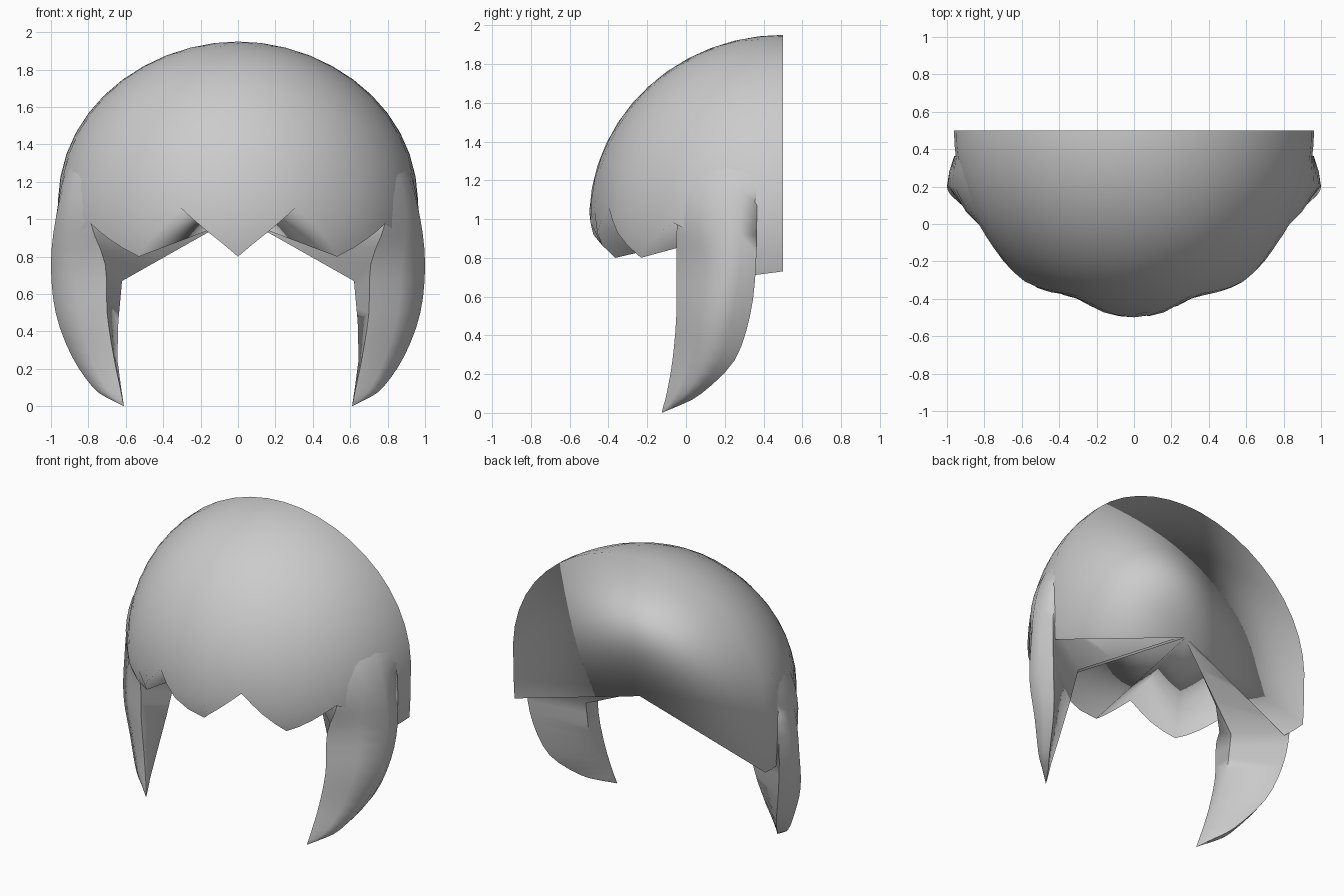
import bpy
import math
from mathutils import Vector

if "Cube" in bpy.data.objects:
    bpy.data.objects.remove(bpy.data.objects["Cube"])

grey = bpy.data.materials.new("hair grey")
grey.diffuse_color = (0.6, 0.6, 0.6, 1)
grey.use_nodes = True
grey.node_tree.nodes["Principled BSDF"].inputs["Base Color"].default_value = grey.diffuse_color

CENTRE = (0, 0.5, 1.0)


def make(name, verts, faces):
    mesh = bpy.data.meshes.new(name)
    mesh.from_pydata([Vector(v) for v in verts], [], faces)
    mesh.materials.append(grey)
    mesh.shade_smooth()
    obj = bpy.data.objects.new(name, mesh)
    bpy.context.collection.objects.link(obj)
    return obj


# lower hem of the cap: (angle from the side, height)
HEM = [(0, 0.73), (9, 0.71), (10, 0.8), (34.5, 0.98), (53, 0.8), (70.5, 1.06), (90, 0.8)]
SPLITS = [2, 1, 5, 4, 4, 4]
half = []
for (a0, z0), (a1, z1), n in zip(HEM, HEM[1:], SPLITS):
    half += [(a0 + (a1 - a0) * i / n, z0 + (z1 - z0) * i / n) for i in range(n)]
columns = half + [HEM[-1]] + [(180 - a, z) for a, z in reversed(half)]


def cap_point(angle, t, hem):
    """Point on the rounded cap, t = 0 at the crown and 1 at the hem."""
    phi = t * math.acos((hem - 1) / 0.95)
    z = 1 + 0.95 * math.cos(phi)
    r = math.sin(phi)
    a = math.radians(angle)
    if z < 1:  # the fringe curls inwards, the sides stay upright
        drop = ((1 - z) / 0.2) ** 2
        r = 1 - drop * (0.005 + 0.13 * abs(math.sin(a)) ** 1.7)
    # shallow valley above the front notches, slight swell beside it
    fold = min(angle, 180 - angle)
    low = math.exp(-max(0, z - 1.1) / 0.25)
    r *= 1 + low * (0.015 * math.exp(-((fold - 50) / 8) ** 2)
                    - 0.045 * math.exp(-((fold - 70) / 9) ** 2))
    # the rim flares a little on its upper corners
    wide = 0.96 * (1 + 0.04 * math.cos(a) ** 4 * max(0, math.sin(2 * phi)))
    return (wide * r * math.cos(a), 0.5 - r * math.sin(a), z)


# cap: dome, flat back and underside all meeting at the centre point
ROWS = 14
verts = [CENTRE, (0, 0.5, 1.95)]
for angle, hem in columns:
    verts += [cap_point(angle, (r + 1) / ROWS, hem) for r in range(ROWS)]


def at(c, r):
    return 1 if r == 0 else 2 + c * ROWS + r - 1


faces = []
last = len(columns) - 1
for c in range(last):
    faces.append((1, at(c + 1, 1), at(c, 1)))
    for r in range(1, ROWS):
        faces.append((at(c, r), at(c + 1, r), at(c + 1, r + 1), at(c, r + 1)))
    faces.append((0, at(c, ROWS), at(c + 1, ROWS)))
for r in range(ROWS):
    faces.append((0, at(0, r), at(0, r + 1)))
    faces.append((0, at(last, r + 1), at(last, r)))
cap = make("hair_cap", verts, faces)
# soft shading that flows over the rim
normals = [(Vector(v) - Vector(CENTRE)).normalized() for v in verts]
normals[0] = Vector((0, 0.8, -0.6))
cap.data.normals_split_custom_set_from_vertices(normals)

# side lock sections from top to tip: front edge, outer crest, back edge, inner spine
LOCK = [
    [(0.68, 0.06, 1.45), (0.79, 0.22, 1.45), (0.84, 0.37, 1.45), (0.6, 0.3, 1.4)],
    [(0.785, -0.01, 1.21), (0.915, 0.21, 1.22), (0.935, 0.37, 1.22), (0.4, 0.36, 1.2)],
    [(0.79, -0.045, 0.99), (0.975, 0.2, 1.0), (0.955, 0.365, 1.0), (0.0, 0.48, 1.02)],
    [(0.71, -0.05, 0.76), (1.0, 0.2, 0.76), (0.96, 0.36, 0.74), (0.62, 0.2, 0.67)],
    [(0.70, -0.05, 0.5), (0.975, 0.15, 0.5), (0.93, 0.33, 0.5), (0.64, 0.14, 0.45)],
    [(0.665, -0.07, 0.27), (0.89, 0.1, 0.27), (0.86, 0.25, 0.27), (0.645, 0.05, 0.25)],
    [(0.63, -0.1, 0.1), (0.775, 0.0, 0.1), (0.75, 0.08, 0.1), (0.625, -0.06, 0.1)],
    [(0.617, -0.117, 0.035), (0.69, -0.06, 0.04), (0.67, -0.03, 0.04), (0.615, -0.1, 0.035)],
]


def curve(p, t):
    """Catmull-Rom between the middle two of four points."""
    return 0.5 * (2 * p[1] + (p[2] - p[0]) * t
                  + (2 * p[0] - 5 * p[1] + 4 * p[2] - p[3]) * t * t
                  + (3 * p[1] - p[0] - 3 * p[2] + p[3]) * t ** 3)


def section(f, c, b, n):
    """Round the outer face slightly between front edge, crest and back edge."""
    out = Vector((0.04, -0.02, 0)) * (b - f).length
    return [f, f.lerp(c, 0.5) + out, c, c.lerp(b, 0.5) + Vector((out.x * 0.4, 0, 0)), b, n]


rings = []
STEPS = 3
for i in range(len(LOCK) - 1):
    for s in range(STEPS):
        ring = []
        for k in range(4):
            p = [Vector(LOCK[max(0, min(len(LOCK) - 1, i + d))][k]) for d in (-1, 0, 1, 2)]
            ring.append(p[1].lerp(p[2], s / STEPS) if k == 3 else curve(p, s / STEPS))
        rings.append(section(*ring))
rings.append(section(*[Vector(p) for p in LOCK[-1]]))

for side, name in ((1, "right_lock"), (-1, "left_lock")):
    verts = [(side * p.x, p.y, p.z) for ring in rings for p in ring]
    tip = len(verts)
    verts.append((side * 0.61, -0.125, 0))
    faces = []
    for i in range(len(rings) - 1):
        for k in range(6):
            m = (k + 1) % 6
            faces.append((i * 6 + k, i * 6 + 6 + k, i * 6 + 6 + m, i * 6 + m))
    faces += [(tip - 6 + k, tip, tip - 6 + (k + 1) % 6) for k in range(6)]
    faces.append(tuple(range(6)))
    if side < 0:
        faces = [f[::-1] for f in faces]
    lock = make(name, verts, faces)
    bpy.context.view_layer.objects.active = lock
    lock.select_set(True)
    bpy.ops.object.shade_smooth_by_angle(angle=math.radians(75))
    lock.select_set(False)
